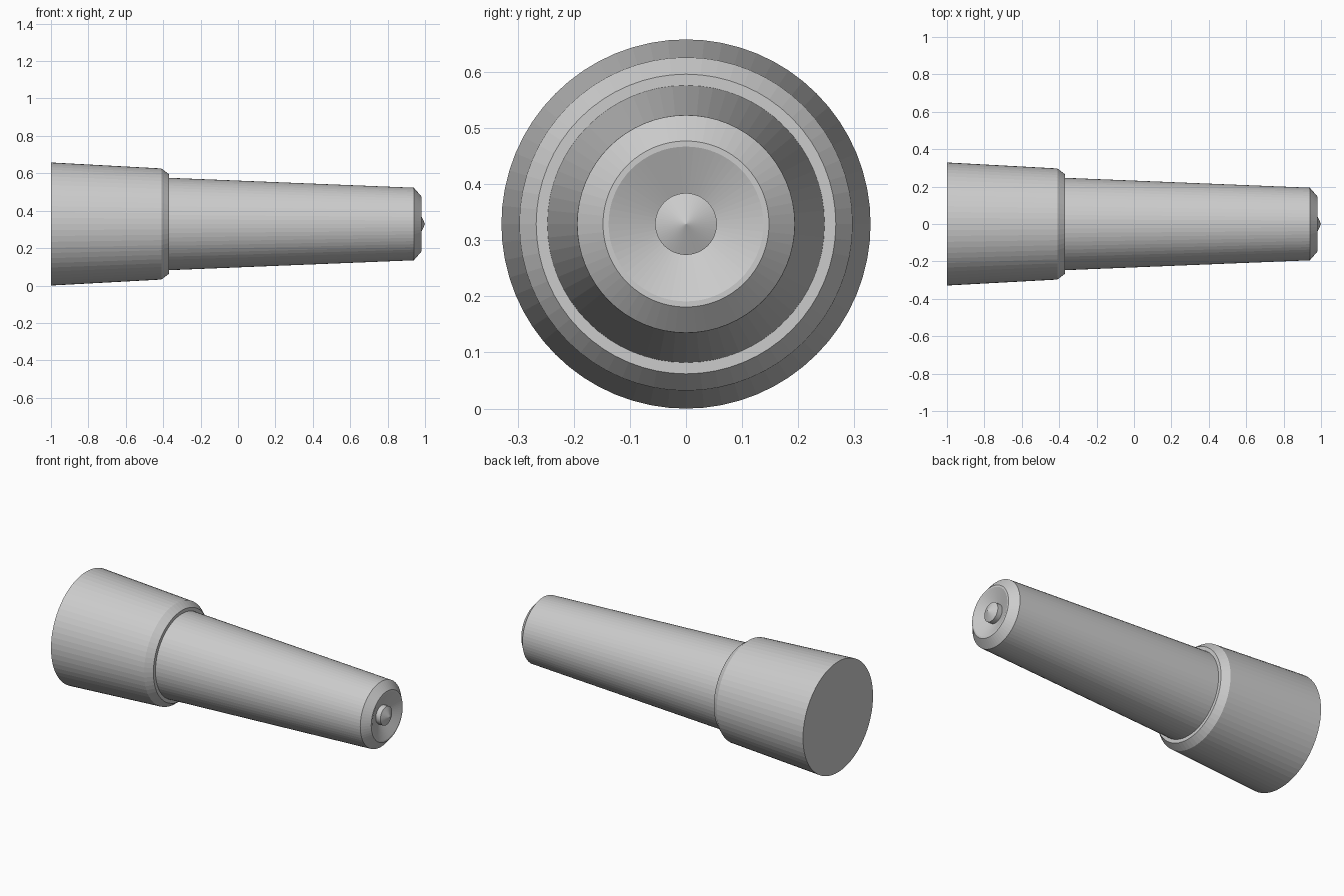
import bpy, bmesh
from math import cos, sin, tau

if "Cube" in bpy.data.objects:
    bpy.data.objects.remove(bpy.data.objects["Cube"])

SIDES = 64
AXIS_Z = 0.329


def lathe(name, profile):
    """Revolve (x, radius) points around the long axis; radius 0 makes a tip."""
    bm = bmesh.new()
    rings = []
    for x, r in profile:
        if r == 0:
            rings.append([bm.verts.new((x, 0, AXIS_Z))] * SIDES)
        else:
            rings.append([bm.verts.new((x, r * cos(tau * i / SIDES),
                                        AXIS_Z + r * sin(tau * i / SIDES)))
                          for i in range(SIDES)])
    for a, b in zip(rings, rings[1:]):
        for i in range(SIDES):
            j = (i + 1) % SIDES
            # dict keeps order and merges repeated tip vertices
            bm.faces.new(list(dict.fromkeys((a[i], a[j], b[j], b[i]))))
    mesh = bpy.data.meshes.new(name)
    bm.to_mesh(mesh)
    bm.free()
    obj = bpy.data.objects.new(name, mesh)
    bpy.context.collection.objects.link(obj)
    return obj


# Wide collar with closed back, chamfered front and flat step
lathe("collar", [(-1, 0), (-1, 0.329), (-0.41, 0.297),
                 (-0.37, 0.267), (-0.37, 0.247)])

# Tapered shaft with chamfered end, narrow rim and shallow dish
lathe("shaft", [(-0.37, 0.247), (0.94, 0.194), (0.98, 0.148),
                (0.98, 0.138), (0.945, 0.055)])

# Small pointed pin in the middle of the dish
lathe("centre_pin", [(0.945, 0.055), (0.975, 0.055), (1, 0)])
